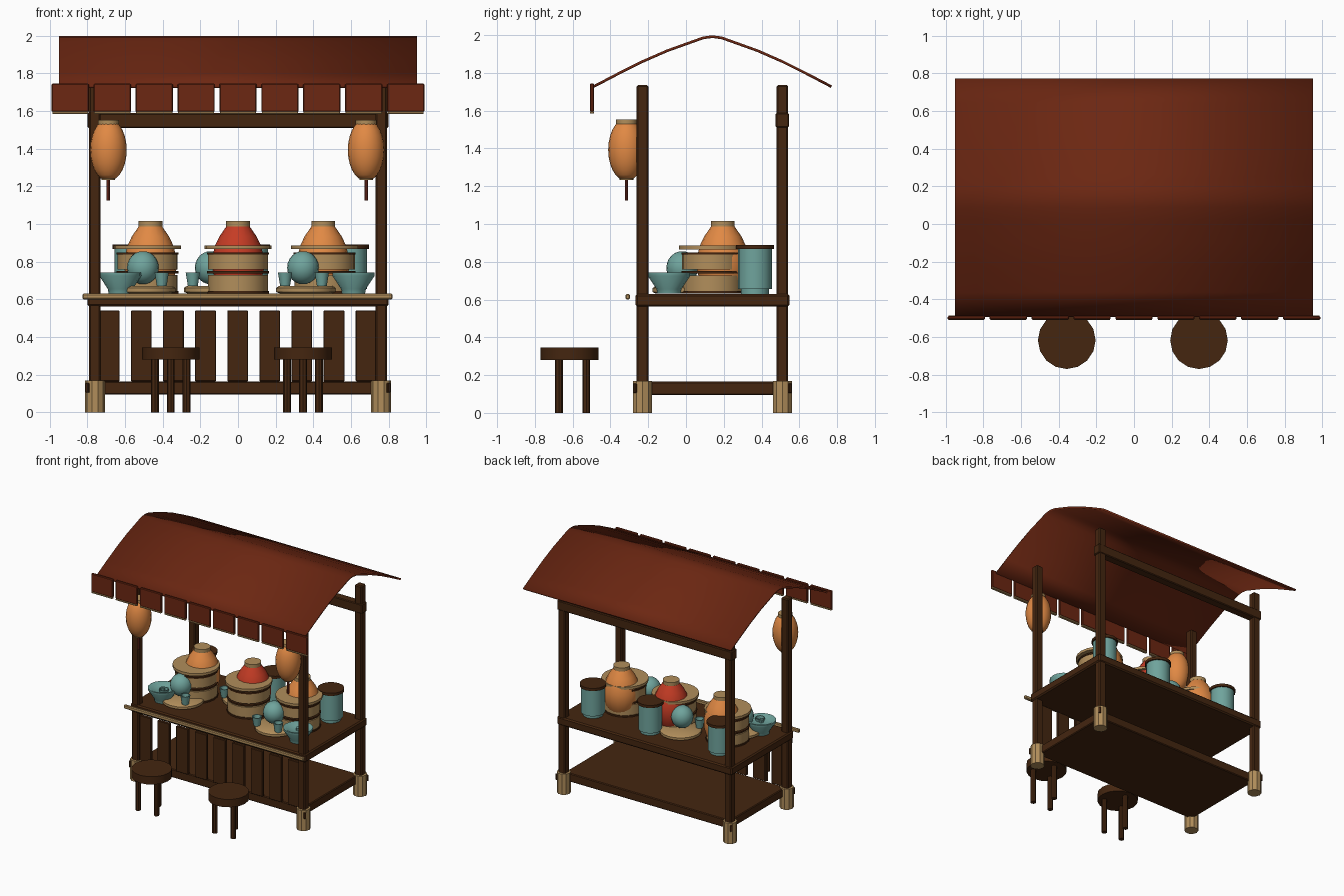
import bpy, bmesh
from math import cos, sin, pi, radians, copysign, sqrt
from mathutils import Matrix

cube = bpy.data.objects.get("Cube")
if cube:
    bpy.data.objects.remove(cube)


def material(name, r, g, b):
    m = bpy.data.materials.new(name)
    m.use_nodes = True
    m.diffuse_color = (r, g, b, 1)
    m.node_tree.nodes["Principled BSDF"].inputs["Base Color"].default_value = (r, g, b, 1)
    return m


WOOD = material("dark wood", .058, .019, .005)
CLOTH = material("red brown cloth", .15, .02, .006)
TAN = material("pale bamboo", .44, .27, .105)
ORANGE = material("orange", .75, .25, .058)
RED = material("bright red", .56, .045, .018)
TEAL = material("teal glaze", .16, .37, .335)
TASSEL = material("tassel red", .2, .03, .016)


def finish(name, bm, mat, smooth=None):
    bmesh.ops.recalc_face_normals(bm, faces=bm.faces)
    mesh = bpy.data.meshes.new(name)
    bm.to_mesh(mesh)
    bm.free()
    mesh.materials.append(mat)
    ob = bpy.data.objects.new(name, mesh)
    bpy.context.collection.objects.link(ob)
    if smooth:
        bpy.ops.object.select_all(action='DESELECT')
        ob.select_set(True)
        bpy.context.view_layer.objects.active = ob
        bpy.ops.object.shade_smooth_by_angle(angle=radians(smooth))
    return ob


def box(name, mat, x, y, z, bevel=0.006, turn=0):
    """Box from (min, max) ranges, turned about its own vertical axis."""
    bm = bmesh.new()
    bmesh.ops.create_cube(bm, size=1)
    size = [r[1] - r[0] for r in (x, y, z)]
    mid = [sum(r) / 2 for r in (x, y, z)]
    bmesh.ops.transform(bm, verts=bm.verts, matrix=Matrix.Translation(mid)
                        @ Matrix.Rotation(turn, 4, 'Z') @ Matrix.Diagonal((*size, 1)))
    ob = finish(name, bm, mat)
    if bevel:
        mod = ob.modifiers.new("soft edges", 'BEVEL')
        mod.width, mod.segments = bevel, 1
    return ob


def around(c, half):
    return (c - half, c + half)


def lathe(name, mat, x, y, profile, sides=16, smooth=35):
    """Closed solid of revolution from (radius, height) points."""
    bm = bmesh.new()
    rings = [[bm.verts.new((x + r * cos(2 * pi * i / sides), y + r * sin(2 * pi * i / sides), z))
              for i in range(sides)] for r, z in profile]
    for low, high in zip(rings, rings[1:]):
        for i in range(sides):
            j = (i + 1) % sides
            bm.faces.new((low[i], low[j], high[j], high[i]))
    bm.faces.new(rings[0])
    bm.faces.new(rings[-1])
    return finish(name, bm, mat, smooth)


def disc(name, mat, x, y, r, z0, z1, sides=16):
    return lathe(name, mat, x, y, [(r, z0), (r, z1)], sides)


def oval(radius, height, mid, cut=1.2, steps=10):
    """Profile of an ellipsoid with its poles trimmed at angle cut."""
    angles = [-cut + 2 * cut * i / steps for i in range(steps + 1)]
    return [(radius * cos(a), mid + height * sin(a) / sin(cut)) for a in angles]


# Frame: four posts in bamboo feet with a dark peg on the outer corner
for x in (-.76, .76):
    for y in (-.23, .51):
        box("post", WOOD, around(x, .031), around(y, .031), (.02, 1.735), .008)
        disc("foot", TAN, x, y, .053, 0, .17, 10)
        px, py = copysign(.037, x), copysign(.037, y)
        box("foot_peg", WOOD, around(x + px, .01), around(y + py, .01), (.105, .155), .003, pi / 4)
box("back_beam", WOOD, (-.8, .8), (.475, .545), (1.51, 1.588))
box("lower_shelf", WOOD, (-.755, .755), (-.225, .505), (.095, .165))
box("counter", WOOD, (-.8, .8), (-.267, .547), (.562, .63), .01)
box("counter_trim", TAN, (-.825, .82), (-.32, -.297), (.6, .63))
for i in range(9):
    box("front_slat", WOOD, around(-.684 + .1705 * i, .055), around(-.23, .012), (.165, .54), .003)

# Arched cloth roof
half = [(0, 1.992), (.05, 1.985), (.12, 1.96), (.24, 1.917), (.37, 1.86), (.5, 1.795), (.63, 1.727)]
arch = [(.14 - d, z) for d, z in reversed(half)] + [(.14 + d, z) for d, z in half[1:]]
bm = bmesh.new()
edges = [[bm.verts.new((x, y, z)) for y, z in arch] for x in (-.95, .95)]
for i in range(len(arch) - 1):
    bm.faces.new((edges[0][i], edges[1][i], edges[1][i + 1], edges[0][i + 1]))
roof = finish("roof", bm, CLOTH, 40)
shell = roof.modifiers.new("cloth thickness", 'SOLIDIFY')
shell.thickness, shell.offset = .014, 0

# Valance flaps with a pale hem
for i in range(9):
    x = -.89 + .2225 * i
    box("valance_flap", CLOTH, around(x, .099), around(-.498, .01), (1.594, 1.745), .005)
    box("valance_hem", TAN, around(x, .096), around(-.498, .011), (1.584, 1.596), .002)

# Hanging lanterns
for x in (-.688, .68):
    y = -.315
    lathe("lantern", ORANGE, x, y, oval(.097, .152, 1.393, 1.15), 20, 50)
    disc("lantern_cap", TAN, x, y, .055, 1.527, 1.553)
    disc("lantern_base", TAN, x, y, .036, 1.234, 1.245)
    disc("lantern_tassel", TASSEL, x, y, .009, 1.125, 1.24, 8)

# Three-legged stools
for x in (-.357, .345):
    disc("stool_seat", WOOD, x, -.617, .153, .28, .345)
    for k in range(3):
        a = pi / 2 + k * 2 * pi / 3
        disc("stool_leg", WOOD, x + .097 * cos(a), -.625 + .097 * sin(a), .021, 0, .285, 8)

# Steamer baskets with jars behind them
for bx, jx, colour in ((-.48, -.465, ORANGE), (0, 0, RED), (.46, .452, ORANGE)):
    by, jy = .14, .195
    for z in (.645, .758):
        disc("basket_band", TAN, bx, by, .16, z, z + .083, 20)
    for z in (.632, .738, .838):
        disc("basket_ring", WOOD, bx, by, .165, z, z + .012, 20)
    disc("basket_lid", TAN, bx, by, .178, .866, .887, 20)
    lathe("jar", colour, jx, jy, [(.085, .632), (.12, .69), (.138, .76), (.138, .82),
                                  (.122, .885), (.098, .935), (.06, .99)], 16, 40)
    disc("jar_cap", TAN, jx, jy, .063, .987, 1.015)

# Lidded canisters along the back
for x in (-.565, .07, .595):
    disc("canister", TEAL, x, .365, .09, .655, .872)
    disc("canister_foot", TEAL, x, .365, .075, .63, .657)
    disc("canister_lid", WOOD, x, .365, .1, .868, .89)

# Tea sets: tray, round pot and two cups
for x, y in ((-.505, -.02), (-.145, .255), (.345, -.02)):
    tx = x + .015
    lathe("tray", TAN, tx, y, [(.14, .632), (.158, .64), (.158, .66), (.14, .672)], 20)
    lathe("teapot", TEAL, x, y, oval(.084, .086, .768, 1.35), 20, 60)
    for dx in (-.11, .085):
        lathe("cup", TEAL, tx + dx, y - .09,
              [(.026, .67), (.038, .743), (.031, .743), (.022, .69)], 12)

# Serving bowls at the ends of the counter
for x in (-.625, .613):
    lathe("bowl", TEAL, x, -.09, [(.062, .632), (.066, .655), (.112, .725), (.112, .742),
                                  (.098, .742), (.07, .725), (.025, .72)], 16)
    disc("bowl_knob", TEAL, x, -.09, .018, .715, .74, 8)
